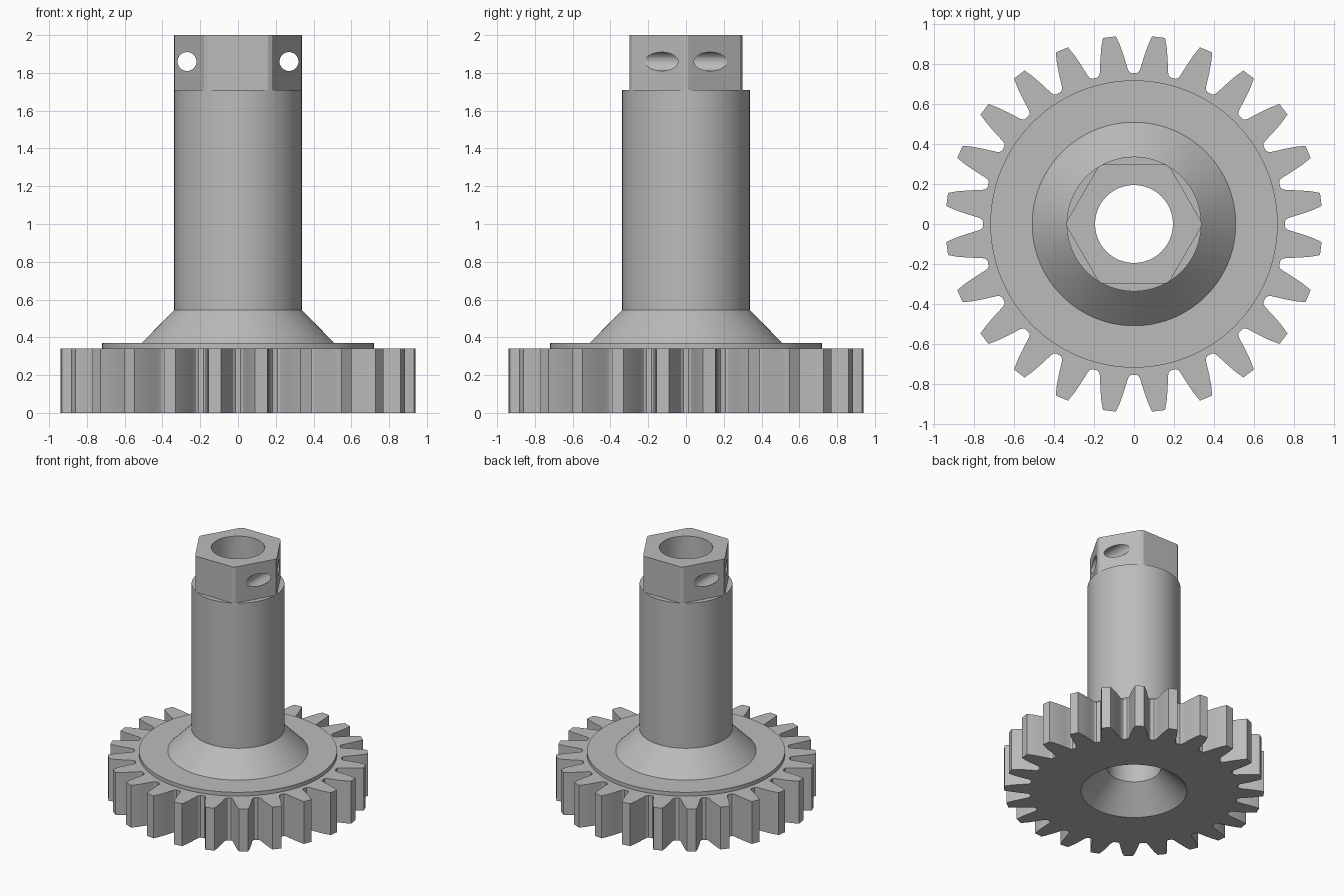
import bpy
import bmesh
from math import cos, sin, pi, radians, degrees

if "Cube" in bpy.data.objects:
    bpy.data.objects.remove(bpy.data.objects["Cube"], do_unlink=True)

steel = bpy.data.materials.new("steel grey")
steel.use_nodes = True
colour = (0.5, 0.5, 0.5, 1)
steel.diffuse_color = colour
steel.node_tree.nodes["Principled BSDF"].inputs["Base Color"].default_value = colour


def loft(name, angles, rings):
    """Closed ring-shaped solid; each ring is (radius or radius function, z)."""
    bm = bmesh.new()
    loops = []
    for radius, z in rings:
        loop = []
        for i, a in enumerate(angles):
            r = radius(i, a) if callable(radius) else radius
            loop.append(bm.verts.new((r * cos(a), r * sin(a), z)))
        loops.append(loop)
    n = len(angles)
    for k, low in enumerate(loops):
        high = loops[(k + 1) % len(loops)]
        for i in range(n):
            j = (i + 1) % n
            bm.faces.new((low[i], low[j], high[j], high[i]))
    bmesh.ops.remove_doubles(bm, verts=bm.verts, dist=0.0001)
    bmesh.ops.recalc_face_normals(bm, faces=bm.faces)
    mesh = bpy.data.meshes.new(name)
    bm.to_mesh(mesh)
    bm.free()
    mesh.materials.append(steel)
    obj = bpy.data.objects.new(name, mesh)
    bpy.context.collection.objects.link(obj)
    return obj


def smooth(obj, angle):
    bpy.ops.object.select_all(action='DESELECT')
    obj.select_set(True)
    bpy.context.view_layer.objects.active = obj
    bpy.ops.object.shade_smooth_by_angle(angle=radians(angle))


# Gear: half a tooth as (degrees from tooth centre, radius), mirrored and repeated
TEETH = 24
half = [(2.0, 0.945), (3.0, 0.90), (3.9, 0.85), (4.6, 0.81),
        (5.1, 0.782), (5.6, 0.766), (6.4, 0.757)]
tooth = [(-a, r) for a, r in reversed(half)] + half
outline = [(radians(360 / TEETH * (t + 0.5) + a), r)
           for t in range(TEETH) for a, r in tooth]


def tooth_radius(i, a):
    return outline[i][1]


gear = loft("gear_teeth", [a for a, r in outline],
            [(0.385, 0), (tooth_radius, 0), (tooth_radius, 0.34), (0.6, 0.34)])
smooth(gear, 25)

# Hub, flared collar, shaft and hexagonal end with a through bore
SIDES = 180
SHAFT = 0.3375


def hex_radius(i, a):
    off = (degrees(a) % 60) - 30
    return min(0.2985 / cos(radians(off)), SHAFT)


shaft = loft("shaft", [2 * pi * i / SIDES for i in range(SIDES)],
             [(0.385, 0), (0.6, 0.2), (0.72, 0.335), (0.72, 0.37), (0.51, 0.37),
              (SHAFT, 0.545), (SHAFT, 1.71), (hex_radius, 1.71), (hex_radius, 2),
              (0.195, 2), (0.195, 0.19)])

# Pin holes drilled front to back through the side corners of the hexagon
for x in (-0.27, 0.27):
    bpy.ops.mesh.primitive_cylinder_add(vertices=48, radius=0.05, depth=1,
                                        location=(x, 0, 1.86),
                                        rotation=(pi / 2, 0, 0))
    cutter = bpy.context.object
    cutter.name = "pin_hole_cutter"
    cutter.data.materials.append(steel)
    bpy.context.view_layer.objects.active = shaft
    mod = shaft.modifiers.new("pin_hole", 'BOOLEAN')
    mod.operation = 'DIFFERENCE'
    mod.solver = 'EXACT'
    mod.object = cutter
    bpy.ops.object.modifier_apply(modifier=mod.name)
    bpy.data.objects.remove(cutter, do_unlink=True)
smooth(shaft, 25)
